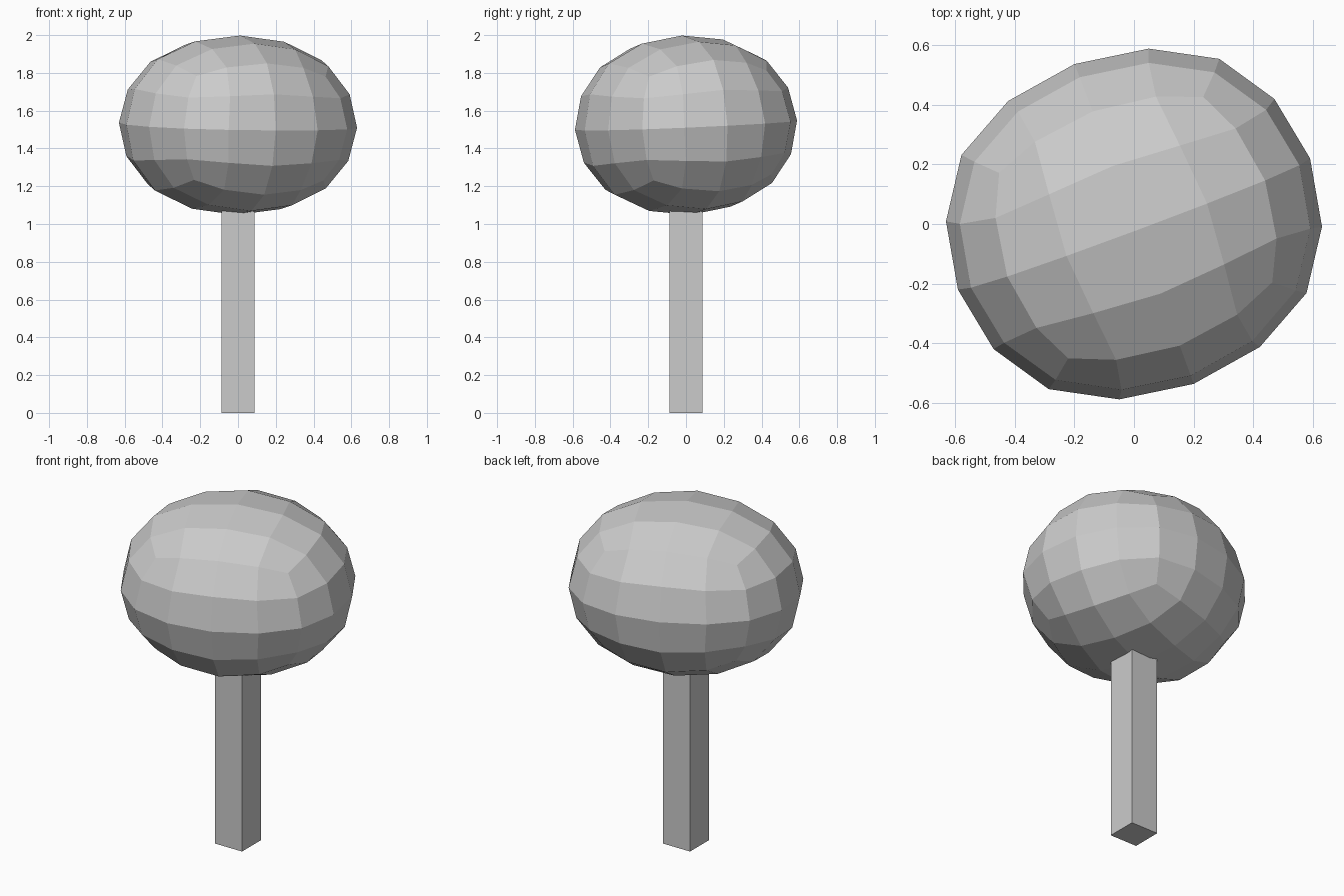
import bpy
from math import radians
from mathutils import Matrix

if "Cube" in bpy.data.objects:
    bpy.data.objects.remove(bpy.data.objects["Cube"])


def add_cube(name, matrix):
    """Unit half-size cube with the transform baked into its mesh."""
    bpy.ops.mesh.primitive_cube_add(size=2)
    obj = bpy.context.object
    obj.name = name
    obj.data.transform(matrix)
    return obj


# Square trunk, its top buried in the crown
add_cube("trunk", Matrix.Translation((0, 0, 0.55)) @ Matrix.Diagonal((0.088, 0.088, 0.55, 1)))

# Crown: flattened, slightly tilted box rounded by two subdivision levels
tilt = (Matrix.Rotation(radians(2.5), 4, 'X')
        @ Matrix.Rotation(radians(1.2), 4, 'Y')
        @ Matrix.Rotation(radians(20.4), 4, 'Z'))
crown = add_cube("crown", Matrix.Translation((0, 0, 1.523))
                 @ tilt @ Matrix.Diagonal((0.717, 0.652, 0.541, 1)))
subdivision = crown.modifiers.new("rounding", 'SUBSURF')
subdivision.levels = subdivision.render_levels = 2
subdivision.use_limit_surface = False
bpy.ops.object.modifier_apply(modifier=subdivision.name)
bpy.ops.object.shade_flat()
